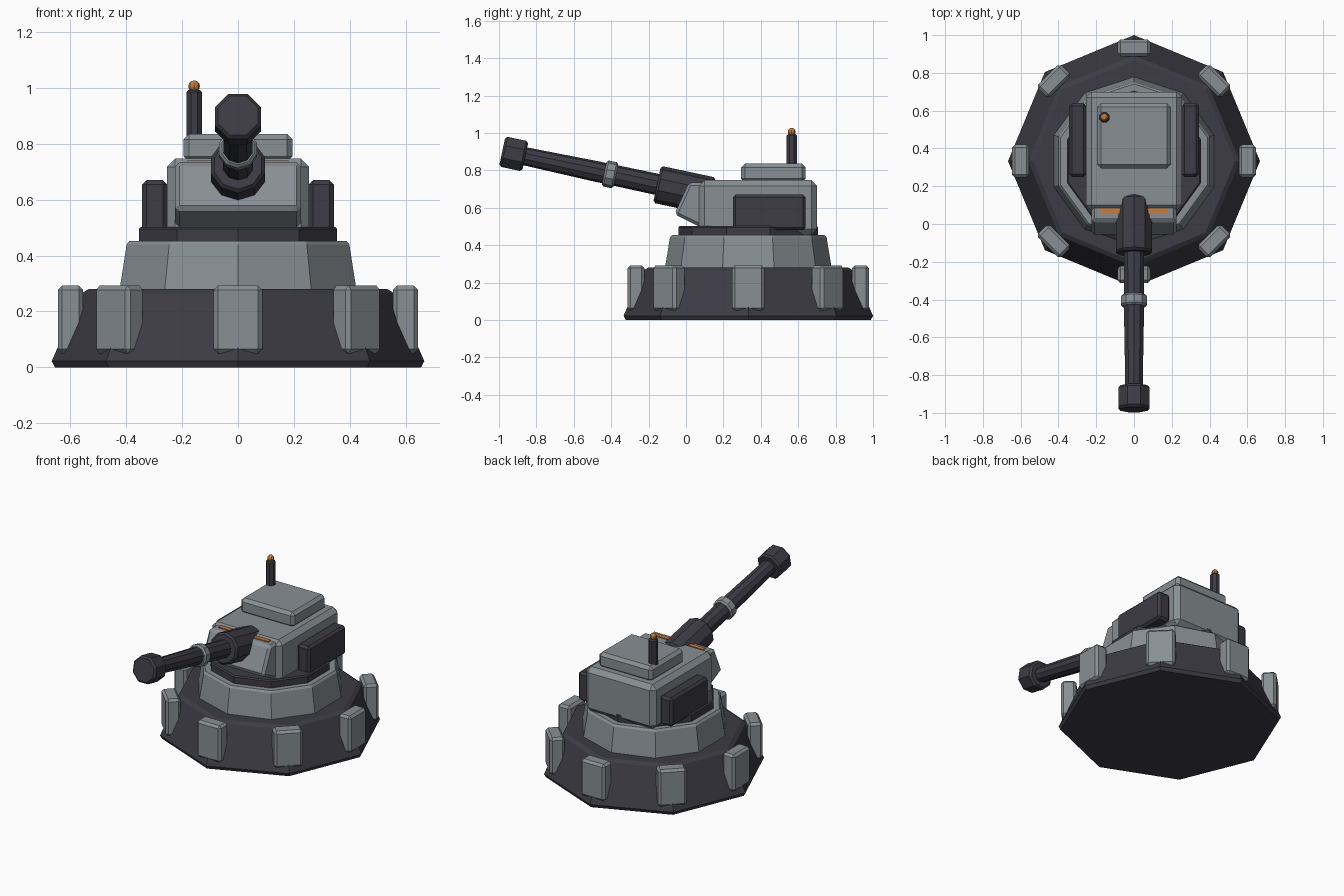
import bpy, bmesh
from math import pi, sin, cos, atan2
from mathutils import Matrix, Vector

cube = bpy.data.objects.get("Cube")
if cube:
    bpy.data.objects.remove(cube, do_unlink=True)


def material(name, rgb):
    m = bpy.data.materials.new(name)
    m.use_nodes = True
    m.diffuse_color = (*rgb, 1)
    m.node_tree.nodes["Principled BSDF"].inputs["Base Color"].default_value = (*rgb, 1)
    return m


DARK = material("dark_metal", (0.047, 0.044, 0.058))
GREY = material("light_grey_metal", (0.245, 0.275, 0.295))
ORANGE = material("orange_light", (0.6, 0.2, 0.04))


def finish(name, bm, mat, bevel=0, matrix=None):
    bmesh.ops.recalc_face_normals(bm, faces=bm.faces)
    mesh = bpy.data.meshes.new(name)
    bm.to_mesh(mesh)
    bm.free()
    mesh.materials.append(mat)
    obj = bpy.data.objects.new(name, mesh)
    bpy.context.collection.objects.link(obj)
    if matrix:
        obj.matrix_world = matrix
    if bevel:
        mod = obj.modifiers.new("Bevel", "BEVEL")
        mod.width = bevel
        mod.segments = 1
    return obj


def box(name, lo, hi, mat, bevel=0, matrix=None):
    bm = bmesh.new()
    bmesh.ops.create_cube(bm, size=1)
    for v in bm.verts:
        v.co = [a + (b - a) * (c + 0.5) for a, b, c in zip(lo, hi, v.co)]
    return finish(name, bm, mat, bevel, matrix)


def lathe(name, profile, sides, mat, matrix, turn=0.0):
    """Faceted solid from (radius, height) pairs, capped at both ends."""
    bm = bmesh.new()
    rings = []
    for r, z in profile:
        angles = [turn + 2 * pi * i / sides for i in range(sides)]
        rings.append([bm.verts.new((r * cos(a), r * sin(a), z)) for a in angles])
    for low, high in zip(rings, rings[1:]):
        for i in range(sides):
            j = (i + 1) % sides
            bm.faces.new((low[i], low[j], high[j], high[i]))
    bm.faces.new(rings[0])
    bm.faces.new(rings[-1])
    return finish(name, bm, mat, 0, matrix)


def drum(r, start, end, c):
    """Profile of a cylinder with chamfered rims."""
    return [(r - c, start), (r, start + c), (r, end - c), (r - c, end)]


# Stepped base
centre = Matrix.Translation((0, 0.333, 0))
lathe("base", [(0.655, 0), (0.667, 0.022), (0.56, 0.265), (0.535, 0.28)], 8, DARK, centre)
lathe("pedestal", [(0.447, 0.27), (0.419, 0.44), (0.408, 0.453)], 10, GREY, centre, pi / 2)
lathe("turntable", drum(0.373, 0.44, 0.503, 0.008), 10, DARK, centre, pi / 2)

# Clamps around the base corners
for i in range(8):
    box(f"base_clamp_{i + 1}", (0.555, -0.087, 0.05), (0.645, 0.087, 0.292), GREY, 0.015,
        centre @ Matrix.Rotation(i * pi / 4, 4, "Z"))

# Turret body, roof hatch and side pods
box("turret_body", (-0.255, 0.07, 0.455), (0.255, 0.7, 0.747), GREY, 0.03)
box("roof_hatch", (-0.195, 0.295, 0.735), (0.195, 0.64, 0.836), GREY, 0.02)
for side, x in (("left", 0.298), ("right", -0.298)):
    box(f"{side}_pod", (x - 0.045, 0.25, 0.48), (x + 0.045, 0.64, 0.67), DARK, 0.015)

# Sloped front armour, extruded from its side outline
bm = bmesh.new()
outline = [(-0.062, 0.565), (0.015, 0.735), (0.1, 0.735), (0.1, 0.5), (0.07, 0.5)]
face = bm.faces.new([bm.verts.new((-0.225, y, z)) for y, z in outline])
ext = bmesh.ops.extrude_face_region(bm, geom=[face])
bmesh.ops.translate(bm, vec=(0.45, 0, 0),
                    verts=[v for v in ext["geom"] if isinstance(v, bmesh.types.BMVert)])
finish("front_armour", bm, GREY, 0.016)
box("warning_strip", (-0.18, 0.055, 0.72), (0.18, 0.082, 0.741), ORANGE)

# Raised gun: local z runs along the barrel, local y stays in the side plane
axis = Vector((0, -0.978, 0.208))
gun = Matrix.Translation((0, -0.155, 0.725)) @ Matrix.Rotation(atan2(0.978, 0.208), 4, "X")
lathe("gun_sleeve", drum(0.101, -0.3, 0, 0.012), 10, DARK, gun, pi / 2)
lathe("barrel", [(0.057, -0.05), (0.055, 0.35), (0.048, 0.75)], 10, DARK, gun, pi / 2)
lathe("barrel_collar", drum(0.071, 0.225, 0.288, 0.01), 10, GREY, gun, pi / 2)
lathe("muzzle", drum(0.089, 0.72, 0.846, 0.012), 8, DARK, gun, pi / 8)

# Antenna with warning light
mast = Matrix.Translation((-0.157, 0.565, 0))
lathe("antenna", drum(0.03, 0.8, 0.993, 0.008), 8, DARK, mast, pi / 8)
bm = bmesh.new()
bmesh.ops.create_uvsphere(bm, u_segments=8, v_segments=6, radius=0.021)
finish("antenna_light", bm, ORANGE, 0, mast @ Matrix.Translation((0, 0, 1.006)))
